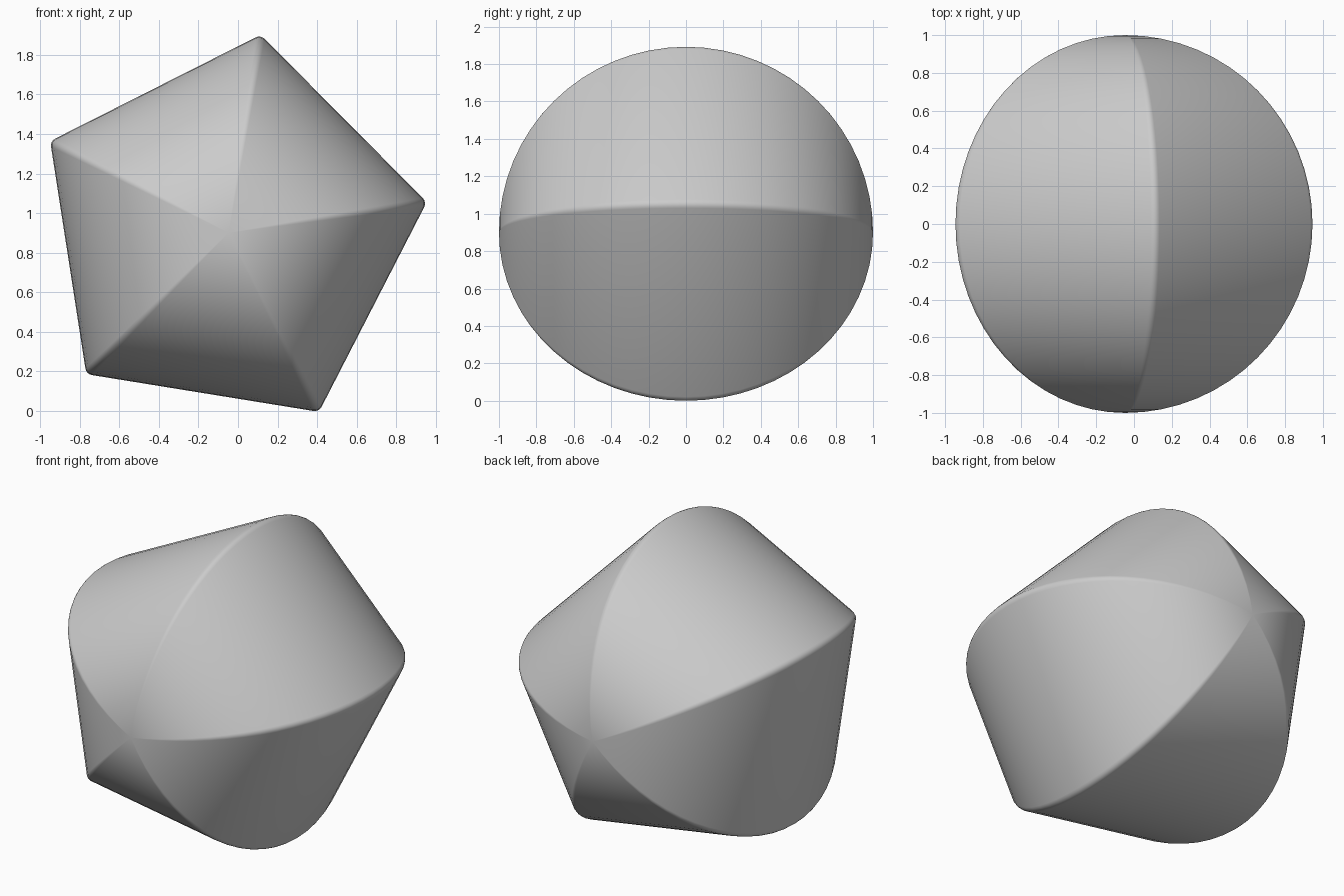
import bpy, bmesh, math

if "Cube" in bpy.data.objects:
    bpy.data.objects.remove(bpy.data.objects["Cube"])

SIDES, RINGS, ARC = 5, 32, 4
R, FILLET = 1.014, 0.04
START = math.radians(8.8)
CENTRE_X, CENTRE_Z = -0.05, 0.898


def rounded_pentagon():
    """Pentagon with small rounded corners in the x-z plane."""
    pts = []
    half = math.pi / SIDES
    d = R - FILLET / math.cos(half)
    for k in range(SIDES):
        a = START + k * 2 * half
        for j in range(ARC + 1):
            b = a - half + 2 * half * j / ARC
            pts.append((d * math.cos(a) + FILLET * math.cos(b),
                        d * math.sin(a) + FILLET * math.sin(b)))
    return pts


# Five-sided ball: the pentagon scaled along y by a half circle
profile = rounded_pentagon()
n = len(profile)
low_z = min(p[1] for p in profile)
mid_x = (min(p[0] for p in profile) + max(p[0] for p in profile)) / 2

bm = bmesh.new()
rings = []
for i in range(1, RINGS):
    t = math.pi * i / RINGS
    rings.append([bm.verts.new((x * math.sin(t) - mid_x, -math.cos(t),
                                z * math.sin(t) - low_z)) for x, z in profile])
for a, b in zip(rings, rings[1:]):
    for j in range(n):
        k = (j + 1) % n
        bm.faces.new((a[j], a[k], b[k], b[j]))

# Blunt poles
for ring, y in ((rings[0], -1), (rings[-1], 1)):
    pole = bm.verts.new((-mid_x, y, -low_z))
    for j in range(n):
        bm.faces.new((ring[j], ring[(j + 1) % n], pole))
bmesh.ops.recalc_face_normals(bm, faces=bm.faces)

mesh = bpy.data.meshes.new("pentagonal_ball")
bm.to_mesh(mesh)
bm.free()
ball = bpy.data.objects.new("pentagonal_ball", mesh)
bpy.context.collection.objects.link(ball)
bpy.context.view_layer.objects.active = ball
ball.select_set(True)
bpy.ops.object.shade_smooth_by_angle(angle=math.radians(30))
